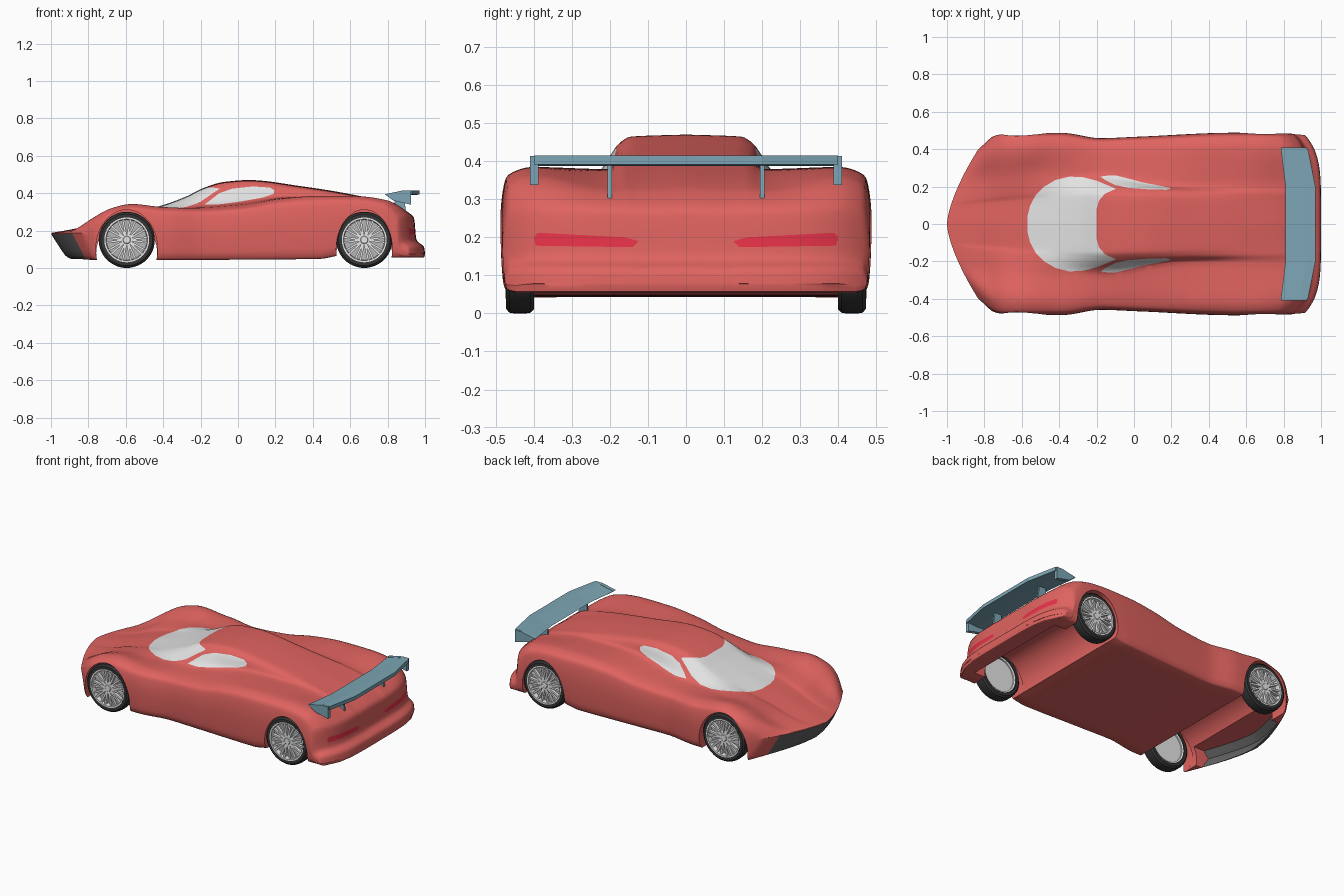
import bpy, bmesh, math
from mathutils import Vector, Matrix

cube = bpy.data.objects.get("Cube")
if cube:
    bpy.data.objects.remove(cube, do_unlink=True)

def material(name, *rgb):
    m = bpy.data.materials.new(name)
    m.use_nodes = True
    m.diffuse_color = (*rgb, 1)
    m.node_tree.nodes["Principled BSDF"].inputs["Base Color"].default_value = (*rgb, 1)
    return m

red = material("body_red", .74, .125, .115)
glass = material("pale_glass", .76, .76, .76)
lamp = material("lamp_red", .86, .035, .07)
intake = material("intake_grey", .12, .12, .12)
rubber = material("tyre_black", .035, .035, .035)
silver = material("rim_silver", .8, .8, .8)
shade = material("rim_grey", .46, .46, .46)
blue = material("wing_blue", .2, .375, .455)
paints = (red, glass, lamp, intake)

def smooth_shade(ob):
    bpy.ops.object.select_all(action='DESELECT')
    ob.select_set(True)
    bpy.context.view_layer.objects.active = ob
    bpy.ops.object.shade_smooth_by_angle(angle=math.radians(35))

def add_object(name, bm, *mats):
    bmesh.ops.recalc_face_normals(bm, faces=bm.faces)
    mesh = bpy.data.meshes.new(name)
    bm.to_mesh(mesh)
    bm.free()
    for m in mats:
        mesh.materials.append(m)
    ob = bpy.data.objects.new(name, mesh)
    bpy.context.collection.objects.link(ob)
    return ob

def loft(rings):
    """Skin a closed solid through equal rings of points."""
    bm = bmesh.new()
    rows = [[bm.verts.new(p) for p in ring] for ring in rings]
    for a, b in zip(rows, rows[1:]):
        for k in range(len(a)):
            bm.faces.new((a[k - 1], a[k], b[k], b[k - 1]))
    bm.faces.new(rows[0])
    bm.faces.new(rows[-1])
    bmesh.ops.recalc_face_normals(bm, faces=bm.faces)
    bm.normal_update()
    return bm

def prism(outline, *depths):
    return loft([[(x, y, z) for x, z in outline] for y in depths])

def oval(x, z, rx, rz, y0, y1):
    turn = [t * math.pi / 24 for t in range(48)]
    return prism([(x + rx * math.cos(t), z + rz * math.sin(t)) for t in turn], y0, y1)

def curve(keys, u):
    """Smooth curve through (position, value) keys without overshoot."""
    u = min(max(u, keys[0][0]), keys[-1][0])
    slopes = [(b[1] - a[1]) / max(b[0] - a[0], 1e-6) for a, b in zip(keys, keys[1:])]
    i = 0
    while i < len(slopes) - 1 and u > keys[i + 1][0]:
        i += 1
    def tangent(j):
        a, b = slopes[max(j - 1, 0)], slopes[min(j, len(slopes) - 1)]
        return 2 * a * b / (a + b) if a * b > 0 else 0
    (x0, y0), (x1, y1) = keys[i], keys[i + 1]
    h = max(x1 - x0, 1e-6)
    t = (u - x0) / h
    s = 1 - t
    return (y0 * s * s * (1 + 2 * t) + y1 * t * t * (3 - 2 * t)
            + h * t * s * (tangent(i) * s - tangent(i + 1) * t))

# Body guide curves along the length; past 0.9 the guide runs down the tail
tail = [(.95, .27), (1.1, .15), (1.2, .11), (1.25, .078)]
length = [(-1, -1), (.9, .9), (.95, .94), (1.1, .955), (1.2, .995), (1.25, 1)]
roof = [(-1, .187), (-.85, .215), (-.7, .265), (-.57, .3), (-.42, .335), (-.3, .38), (-.2, .43),
        (-.1, .46), (.03, .47), (.3, .438), (.6, .39), (.85, .33)] + tail
belt = [(-1, .187), (-.85, .225), (-.7, .287), (-.55, .312), (-.4, .315), (-.2, .33), (0, .352),
        (.22, .38), (.5, .377), (.85, .325)] + tail
crown = [(-1, .187), (-.93, .235), (-.85, .275), (-.72, .32), (-.58, .342), (-.42, .326),
         (-.25, .32), (0, .335), (.2, .37), (.4, .385), (.6, .384), (.8, .362), (.87, .335)] + tail
roof_half = [(-1, .12), (-.5, .17), (-.2, .19), (0, .185), (.3, .17), (1.25, .15)]
belt_half = [(-1, .22), (-.6, .26), (-.2, .272), (.05, .225), (.2, .205), (1.25, .2)]
half = [(-1, .4), (-.9, .465), (-.78, .487), (-.4, .487), (-.2, .459), (0, .467), (.5, .488),
        (.85, .484), (1.25, .475)]
floor = [(-1, .183), (-.96, .12), (-.91, .055), (-.86, .042), (-.3, .043), (.4, .048),
         (.55, .07), (.8, .055), (1.2, .056), (1.25, .074)]
STEP = 5

def sweep(u, y):
    """Nose swept back and tail corners rounded in plan."""
    nose = .2 * max(0, (-.45 - u) / .55) ** 2
    back = .09 * min(max(0, (u - .7) / .25), 1)
    return nose * (abs(y) / .45) ** 1.5 - back * (abs(y) / .48) ** 5

def section(u):
    top, zb, zf, bot = (curve(c, u) for c in (roof, belt, crown, floor))
    rw, bw, w = (curve(c, u) for c in (roof_half, belt_half, half))
    h = zf - bot
    pts = [(0, top), (rw * .78, top - .012 * (top - bot)), (rw, zb + .72 * (top - zb)),
           (bw, zb), (w * .83, zf), (w * .97, zf - .09 * h), (w, bot + .55 * h),
           (w - .006, bot + .15 * h), (w - .03, bot), (0, bot)]
    dist = [0]
    for a, b in zip(pts, pts[1:]):
        dist.append(dist[-1] + math.dist(a, b))
    ys, zs = ([(d, p[i]) for d, p in zip(dist, pts)] for i in (0, 1))
    steps = [a + (b - a) * k / STEP for a, b in zip(dist, dist[1:]) for k in range(STEP)]
    side = [(curve(ys, t), curve(zs, t)) for t in steps]
    outline = side + [(0, bot)] + [(-y, z) for y, z in reversed(side[1:])]
    return [(curve(length, u) + sweep(u, y), y, z) for y, z in outline]

shell = loft([section(-1 + 2.25 * i / 120) for i in range(121)])

def clip(faces, outline, a, b):
    """Cut a convex outline into the shell faces, seen along the third axis."""
    mid = [sum(p[i] for p in outline) / len(outline) for i in (0, 1)]
    for p, q in zip(outline, outline[1:] + outline[:1]):
        co, no = Vector((0, 0, 0)), Vector((0, 0, 0))
        co[a], co[b] = p
        no[a], no[b] = q[1] - p[1], p[0] - q[0]
        if no[a] * (mid[0] - p[0]) + no[b] * (mid[1] - p[1]) > 0:
            no = -no
        geom = set(faces)
        for f in faces:
            geom.update(f.verts, f.edges)
        out = bmesh.ops.bisect_plane(shell, geom=list(geom), plane_co=co, plane_no=no, dist=1e-5)
        faces = [f for f in out["geom"] if isinstance(f, bmesh.types.BMFace)
                 and (f.calc_center_median() - co).dot(no) < 0]
    return faces

def pick(rule):
    return [f for f in shell.faces if rule(f.normal, f.calc_center_median())]

def paint(faces, index):
    for f in faces:
        f.material_index = index

def mirrored(pts):
    return pts + [(x, -y) for x, y in reversed(pts)]

# Windscreen, with the rounded roof edge cut back out of it
screen = [(-.57, .04), (-.555, .1), (-.525, .155), (-.48, .2), (-.42, .235), (-.35, .253),
          (-.28, .252), (-.2, .232), (-.1, .19)]
roof_edge = [(-.2, .08), (-.187, .125), (-.155, .162), (-.1, .187), (0, .2)]
pane = clip(pick(lambda n, c: n.z > .1 and -.65 < c.x < 0), mirrored(screen), 0, 1)
paint(pane, 1)
paint(clip(pane, mirrored(roof_edge), 0, 1), 0)

# Nose intake, side windows and tail lamps
mouth = [(-1.02, .178), (-.94, .183), (-.885, .183), (-.82, .058), (-.83, .03), (-1.02, .03)]
paint(clip(pick(lambda n, c: c.x < -.7 and n.z < .15), mouth, 0, 2), 3)
window = [(-.18, .338), (-.1, .4), (-.03, .424), (.08, .436), (.17, .43), (.195, .415),
          (.19, .396), (.13, .376), (0, .353), (-.1, .34)]
light = [(.125, .19), (.16, .2), (.39, .212), (.4, .2), (.395, .178), (.14, .174)]
for s in (-1, 1):
    flank = pick(lambda n, c: n.y * s > .1 and n.z > -.1 and .1 < c.y * s < .3 and abs(c.x) < .3)
    paint(clip(flank, window, 0, 2), 1)
    stern = pick(lambda n, c: n.x > .2 and c.x > .8)
    paint(clip(stern, [(s * y, z) for y, z in light], 1, 2), 2)
body = add_object("body_shell", shell, *paints)

def cut(bm):
    cutter = add_object("cutter", bm, *paints)
    cutter.hide_render = True
    mod = body.modifiers.new("cut", 'BOOLEAN')
    mod.operation, mod.solver, mod.object = 'DIFFERENCE', 'EXACT', cutter
    bpy.context.view_layer.objects.active = body
    bpy.ops.object.modifier_apply(modifier=mod.name)
    bpy.data.objects.remove(cutter, do_unlink=True)

# Wheel arches, the open channel between them, and the hollow ends
wheels = (("front", -.595, .165), ("rear", .675, .15))
for end, x, r in wheels:
    for s in (-1, 1):
        cut(oval(x, .1, r, .211, s * .37, s * .6))
    cut(oval(x, .08, r - .002, .17, -.4, .4))
cut(prism([(.7, -.1), (.9, -.1), (.9, .2), (.7, .2)], -.36, .36))
hollow = [(-.89, -.1), (-.89, .05), (-.935, .12), (-.9, .16), (-.6, .16), (-.6, -.1)]
nose_bm = loft([[(x + sweep(-.9, y), y, z) for x, z in hollow]
                for y in [.034 * i for i in range(-10, 11)]])
paint([f for f in nose_bm.faces if f.normal.x < -.5], 3)
cut(nose_bm)
smooth_shade(body)

def lathe(name, profile, mat, place):
    """Turn a (radius, offset) profile about the axle."""
    bm = bmesh.new()
    verts = [bm.verts.new((r, y, 0)) for r, y in profile]
    edges = [bm.edges.new(pair) for pair in zip(verts, verts[1:])]
    bmesh.ops.spin(bm, geom=verts + edges, axis=(0, 1, 0), angle=2 * math.pi, steps=48)
    bmesh.ops.remove_doubles(bm, verts=bm.verts, dist=1e-5)
    bm.transform(place)
    smooth_shade(add_object(name, bm, mat))

# Wheels: tyre, rim, dish, hub and ten pairs of spokes
tyre = [(.113, -.03), (.12, -.037), (.138, -.037), (.148, -.028), (.15, -.015)]
tyre = tyre + [(r, -y) for r, y in reversed(tyre)] + tyre[:1]
parts = (("tyre", tyre, rubber), ("dish", [(0, .008), (.108, .008)], shade),
         ("rim", [(.12, .038), (.111, .038), (.108, .02), (.108, -.03), (.119, -.034)], silver),
         ("rim_back", [(0, -.022), (.108, -.022)], silver),
         ("hub", [(0, .034), (.018, .034), (.024, .028), (.024, .008)], silver))
for end, x, r in wheels:
    for side, s in (("left", 1), ("right", -1)):
        label = end + "_" + side + "_"
        place = Matrix.Translation((x, s * .436, .15)) @ Matrix.Diagonal((1, s, 1, 1))
        for part, profile, mat in parts:
            lathe(label + part, profile, mat, place)
        spokes = bmesh.new()
        for i in range(20):
            angle = math.radians(36 * (i // 2) + (7 if i % 2 else -7))
            bmesh.ops.create_cube(spokes, size=1, matrix=Matrix.Rotation(angle, 4, 'Y')
                                  @ Matrix.Translation((.064, .022, 0))
                                  @ Matrix.Diagonal((.092, .018, .011, 1)))
        spokes.transform(place)
        add_object(label + "spokes", spokes, silver)

# Rear wing with end plates and struts
foil = [(0, .392), (.7, .415), (1, .415), (1, .392), (.5, .387)]
span = [(-.4, .785, .93), (-.2, .81, .97), (.2, .81, .97), (.4, .785, .93)]
add_object("wing_blade", loft([[(a + (b - a) * t, y, z) for t, z in foil] for y, a, b in span]), blue)
plate = [(.785, .394), (.83, .36), (.875, .35), (.925, .338), (.925, .414), (.88, .414)]
strut = [(.835, .29), (.9, .29), (.885, .395), (.84, .395)]
for side, s in (("left", 1), ("right", -1)):
    add_object(side + "_wing_end_plate", prism(plate, s * .387, s * .41), blue)
    add_object(side + "_wing_strut", prism(strut, s * .194, s * .206), blue)
